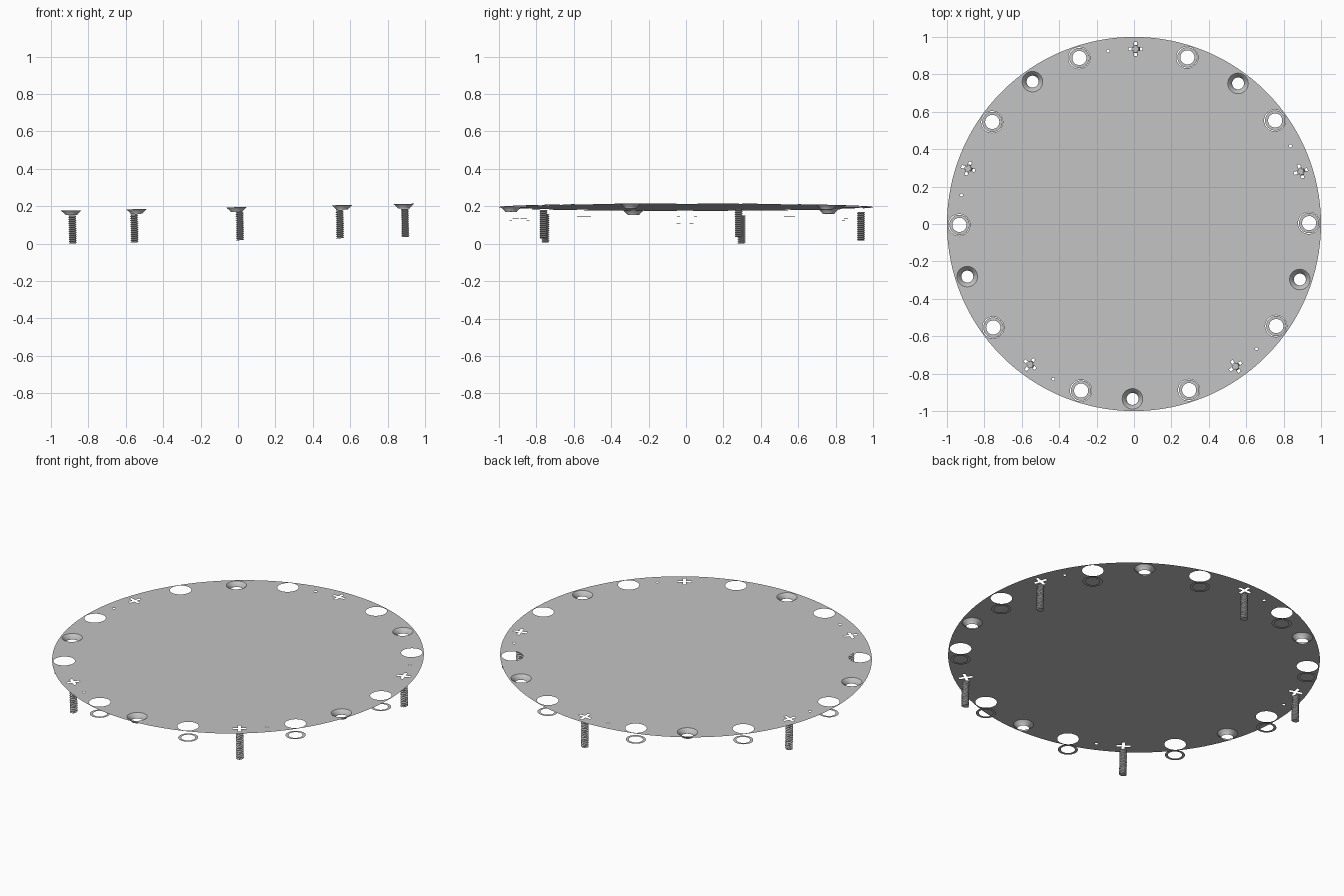
import bpy, bmesh, math
from mathutils import Matrix, Vector

cube = bpy.data.objects.get("Cube")
if cube:
    bpy.data.objects.remove(cube, do_unlink=True)

grey = bpy.data.materials.new("plain grey")
grey.use_nodes = True
grey.diffuse_color = (0.55, 0.55, 0.55, 1)
grey.node_tree.nodes["Principled BSDF"].inputs["Base Color"].default_value = grey.diffuse_color

# The whole assembly leans slightly sideways
TILT = Matrix.Translation((0, 0, 0.195)) @ Matrix.Rotation(-0.0197, 4, "Y")
RIM = 0.935
TURN = math.tau / 5
SCREW_START = math.radians(89.5)


def rim_point(angle, z=0):
    return Vector((RIM * math.cos(angle), RIM * math.sin(angle), z))


def circle(centre, radius, sides):
    return [centre + Vector((radius * math.cos(math.tau * i / sides),
                             radius * math.sin(math.tau * i / sides), 0))
            for i in range(sides)]


def cross(centre, reach, half, angle):
    """Outline of a four-armed screwdriver slot."""
    points = []
    for k in range(4):
        turn = Matrix.Rotation(angle + k * math.pi / 2, 3, "Z")
        for p in ((reach, -half, 0), (reach, half, 0), (half, half, 0)):
            points.append(centre + turn @ Vector(p))
    return points


def finish(name, bm, smooth=False):
    mesh = bpy.data.meshes.new(name)
    bm.to_mesh(mesh)
    bm.free()
    mesh.materials.append(grey)
    if smooth:
        for f in mesh.polygons:
            f.use_smooth = True
    ob = bpy.data.objects.new(name, mesh)
    bpy.context.collection.objects.link(ob)
    ob.matrix_world = TILT
    return ob


def skin(bm, loops):
    """Bridge consecutive closed loops of points with quads."""
    rings = [[bm.verts.new(p) for p in loop] for loop in loops]
    n = len(rings[0])
    for a, b in zip(rings, rings[1:]):
        for i in range(n):
            j = (i + 1) % n
            bm.faces.new((a[i], a[j], b[j], b[i]))
    return rings


# Positions round the rim
screws = [SCREW_START + k * TURN for k in range(5)]
sinks = [a + TURN / 2 for a in screws]
ports = [math.radians(0.3) + k * TURN / 2 for k in range(10)]
pins = [a + math.radians(9) for a in screws]

# Thin plate with every opening cut through it
outlines = [circle(Vector(), 1, 128)]
outlines += [circle(rim_point(a), 0.058, 32) for a in ports]
outlines += [circle(rim_point(a), 0.055, 32) for a in sinks]
outlines += [circle(rim_point(a), 0.008, 12) for a in pins]
outlines += [cross(rim_point(a), 0.038, 0.008, a) for a in screws]
bm = bmesh.new()
for outline in outlines:
    verts = [bm.verts.new(p) for p in outline]
    for i, v in enumerate(verts):
        bm.edges.new((v, verts[i - 1]))
bmesh.ops.triangle_fill(bm, use_beauty=True, use_dissolve=False,
                        edges=bm.edges[:], normal=(0, 0, 1))
for f in bm.faces:
    if f.normal.z < 0:
        f.normal_flip()
finish("round_plate", bm)

# Conical countersinks below the plate
for n, a in enumerate(sinks):
    bm = bmesh.new()
    skin(bm, [circle(rim_point(a), 0.055, 32),
              circle(rim_point(a, -0.021), 0.032, 32),
              circle(rim_point(a, -0.025), 0.032, 32)])
    for f in bm.faces:
        f.normal_flip()
    finish(f"countersink_{n + 1}", bm, True)

# Flat rings hanging under the round ports
for n, a in enumerate(ports):
    bm = bmesh.new()
    skin(bm, [circle(rim_point(a, -0.067), r, 32) for r in (0.054, 0.038)])
    finish(f"flat_ring_{n + 1}", bm)

# Threaded shafts with a helical ridge
SIDES, TURNS, STEPS = 16, 14, 4
TOP, BOTTOM = -0.027, -0.177
for n, a in enumerate(screws):
    loops = []
    for row in range(TURNS * STEPS + 1):
        t = row / STEPS
        z = BOTTOM + (TOP - BOTTOM) * t / TURNS
        loop = []
        for i in range(SIDES):
            phase = (t - i / SIDES) % 1
            r = 0.015 + 0.007 * (1 - abs(2 * phase - 1))
            ang = math.tau * i / SIDES
            loop.append(rim_point(a, z) + Vector((r * math.cos(ang), r * math.sin(ang), 0)))
        loops.append(loop)
    bm = bmesh.new()
    rings = skin(bm, loops)
    bm.faces.new(rings[0][::-1])
    bm.faces.new(rings[-1])
    finish(f"screw_thread_{n + 1}", bm)
